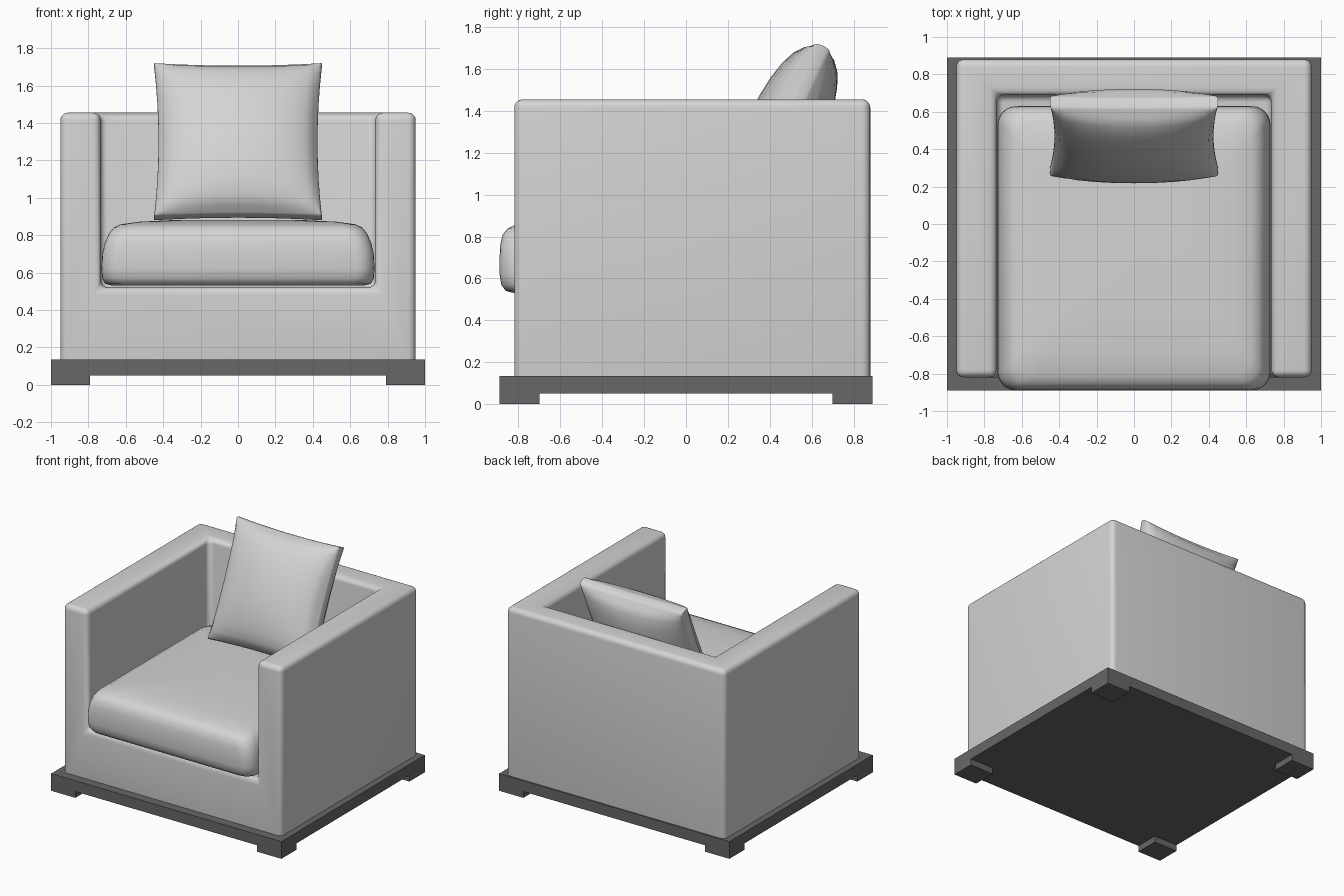
import bpy
import bmesh
from math import pi, sin, cos, sqrt, radians
from mathutils import Matrix, Vector

default = bpy.data.objects.get("Cube")
if default:
    bpy.data.objects.remove(default, do_unlink=True)


def material(name, value):
    mat = bpy.data.materials.new(name)
    mat.use_nodes = True
    mat.diffuse_color = (value, value, value, 1)
    mat.node_tree.nodes["Principled BSDF"].inputs["Base Color"].default_value = mat.diffuse_color
    return mat


fabric = material("light grey fabric", 0.66)
wood = material("dark grey base", 0.135)


def make_object(name, bm, mat):
    bmesh.ops.recalc_face_normals(bm, faces=bm.faces)
    mesh = bpy.data.meshes.new(name)
    bm.to_mesh(mesh)
    bm.free()
    obj = bpy.data.objects.new(name, mesh)
    bpy.context.collection.objects.link(obj)
    mesh.materials.append(mat)
    return obj


def box(name, low, high, mat):
    low, high = Vector(low), Vector(high)
    bm = bmesh.new()
    bmesh.ops.create_cube(bm, size=1)
    for v in bm.verts:
        v.co = (low + high) / 2 + v.co * (high - low)
    return make_object(name, bm, mat)


def activate(obj):
    bpy.ops.object.select_all(action="DESELECT")
    obj.select_set(True)
    bpy.context.view_layer.objects.active = obj


def smooth(obj, angle=40):
    activate(obj)
    bpy.ops.object.shade_smooth_by_angle(angle=radians(angle))


# Plinth with four corner feet
box("plinth", (-1, -0.89, 0.05), (1, 0.89, 0.135), wood)
for side, sx in (("left", 1), ("right", -1)):
    for end, sy in (("front", -1), ("back", 1)):
        xs = sorted((sx * 0.79, sx))
        ys = sorted((sy * 0.7, sy * 0.89))
        box(f"{end}_{side}_foot", (xs[0], ys[0], 0), (xs[1], ys[1], 0.05), wood)

# Upholstered shell: a block with the seat well cut out, then softened
shell = box("armchair_shell", (-0.95, -0.82, 0.08), (0.95, 0.88, 1.455), fabric)
cutter = box("seat_well_cutter", (-0.735, -1.2, 0.52), (0.735, 0.69, 1.8), fabric)
cutter.hide_render = True
cut = shell.modifiers.new("seat well", "BOOLEAN")
cut.operation = "DIFFERENCE"
cut.solver = "EXACT"
cut.object = cutter
activate(shell)
bpy.ops.object.modifier_apply(modifier=cut.name)
bpy.data.objects.remove(cutter, do_unlink=True)
soft = shell.modifiers.new("soft edges", "BEVEL")
soft.width = 0.04
soft.segments = 5
soft.limit_method = "ANGLE"
bpy.ops.object.modifier_apply(modifier=soft.name)
smooth(shell)


# Seat cushion: stacked rounded rectangles, crowned on top
def rounded_ring(bm, hx, hy, r, z, cy, steps=6):
    ring = []
    for q, (sx, sy) in enumerate(((1, 1), (-1, 1), (-1, -1), (1, -1))):
        for i in range(steps + 1):
            a = (q + i / steps) * pi / 2
            ring.append(bm.verts.new((sx * (hx - r) + r * cos(a),
                                      cy + sy * (hy - r) + r * sin(a), z)))
    return ring


# (side inset, front and back inset, height)
levels = ((0.06, 0.07, 0.53), (0.02, 0.03, 0.54), (0.004, 0.008, 0.57),
          (0, 0, 0.62), (0.004, 0, 0.7), (0.018, 0.003, 0.76),
          (0.04, 0.015, 0.81), (0.065, 0.04, 0.84), (0.1, 0.08, 0.858),
          (0.2, 0.2, 0.872), (0.4, 0.4, 0.882))
bm = bmesh.new()
rings = [rounded_ring(bm, 0.73 - dx, 0.76 - dy, 0.1, z, -0.13) for dx, dy, z in levels]
for low, high in zip(rings, rings[1:]):
    for i in range(len(low)):
        j = (i + 1) % len(low)
        bm.faces.new((low[i], low[j], high[j], high[i]))
bm.faces.new(rings[0])
bm.faces.new(rings[-1])
smooth(make_object("seat_cushion", bm, fabric), 60)

# Scatter pillow: gridded block puffed in the middle, pinched along its sides
bm = bmesh.new()
bmesh.ops.create_cube(bm, size=2)
bmesh.ops.subdivide_edges(bm, edges=bm.edges[:], cuts=11, use_grid_fill=True)
lean = Matrix.Translation((0, 0.47, 1.3)) @ Matrix.Rotation(radians(-24), 4, "X")
for v in bm.verts:
    u, w, t = sin(v.co.x * pi / 2), v.co.y, sin(v.co.z * pi / 2)
    half = 0.042 + 0.143 * sqrt(max(0, (1 - u * u) * (1 - t * t)))
    belly = 0.97 + 0.03 * sqrt(max(0, 1 - w * w))
    x = u * (0.45 - 0.025 * (1 - t * t)) * belly
    z = t * (0.45 - 0.015 * (1 - u * u)) * belly
    v.co = lean @ Vector((x, w * half, z))
smooth(make_object("scatter_pillow", bm, fabric), 80)
